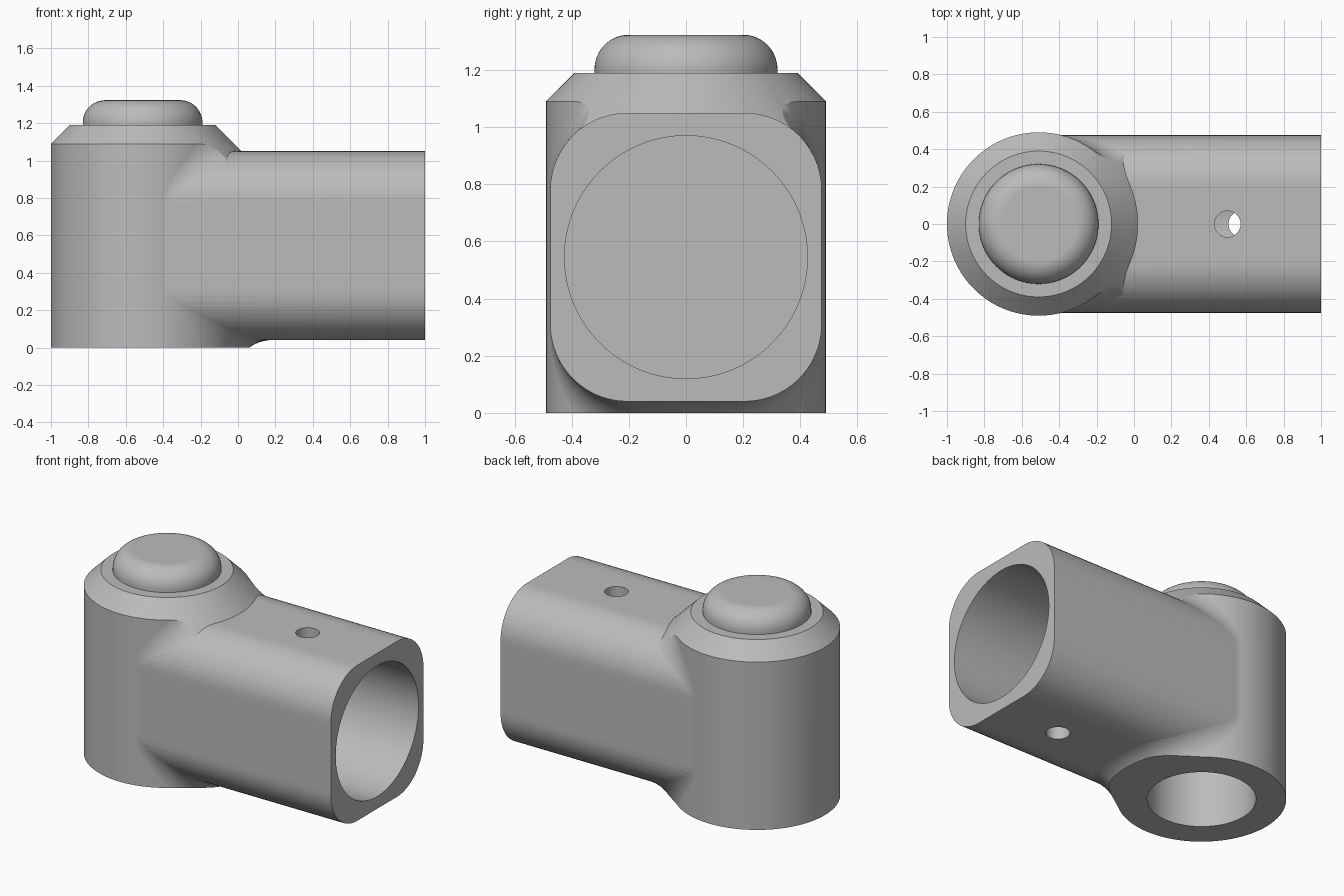
import bpy, bmesh
from math import sin, cos, pi, sqrt, radians
from mathutils import Vector

old = bpy.data.objects.get("Cube")
if old:
    bpy.data.objects.remove(old, do_unlink=True)

AXIS_X = -0.51      # upright socket axis
RAD = 0.49          # upright socket radius
MID_Z = 0.545       # arm axis height
HALF_Y, HALF_Z, CORNER = 0.475, 0.505, 0.27
BLEND = 0.2         # fillet between arm and socket

grey = bpy.data.materials.new("plain_grey")
grey.use_nodes = True
grey.diffuse_color = (0.5, 0.5, 0.5, 1)
grey.node_tree.nodes["Principled BSDF"].inputs["Base Color"].default_value = (0.5, 0.5, 0.5, 1)


def loft(name, rings):
    """Closed solid skinned through equal rings of points."""
    bm = bmesh.new()
    rows = [[bm.verts.new(p) for p in ring] for ring in rings]
    n = len(rows[0])
    for a, b in zip(rows, rows[1:]):
        for i in range(n):
            j = (i + 1) % n
            bm.faces.new((a[i], a[j], b[j], b[i]))
    bm.faces.new(rows[0])
    bm.faces.new(rows[-1])
    bmesh.ops.recalc_face_normals(bm, faces=bm.faces)
    mesh = bpy.data.meshes.new(name)
    bm.to_mesh(mesh)
    bm.free()
    mesh.materials.append(grey)
    obj = bpy.data.objects.new(name, mesh)
    bpy.context.collection.objects.link(obj)
    return obj


def upright(name, profile, x=AXIS_X, n=128):
    """Solid of revolution about a vertical line, from (radius, z) pairs."""
    turn = [2 * pi * i / n for i in range(n)]
    return loft(name, [[(x + r * cos(t), r * sin(t), z) for t in turn] for r, z in profile])


def combine(target, other, operation):
    mod = target.modifiers.new("combine", 'BOOLEAN')
    mod.operation, mod.solver, mod.object = operation, 'EXACT', other
    bpy.context.view_layer.objects.active = target
    bpy.ops.object.modifier_apply(modifier=mod.name)
    bpy.data.objects.remove(other, do_unlink=True)


def arm_section(steps=14):
    """Rounded rectangle as (point, outward normal) pairs in the y-z plane."""
    centres = [Vector((sy * (HALF_Y - CORNER), MID_Z + sz * (HALF_Z - CORNER)))
               for sy, sz in ((1, 1), (-1, 1), (-1, -1), (1, -1))]
    out = []
    for k, c in enumerate(centres):
        for i in range(steps + 1):
            t = (k + i / steps) * pi / 2
            nrm = Vector((cos(t), sin(t)))
            out.append((c + nrm * CORNER, nrm))
        following = centres[(k + 1) % 4]
        for i in range(1, steps):
            out.append((c.lerp(following, i / steps) + nrm * CORNER, nrm))
    return out


section = arm_section()
middle = Vector((0, MID_Z))


# Fillet: a ball rolled along the corner of arm and socket
def fillet_strip(point, nrm, steps=14):
    c2 = point + nrm * BLEND
    centre = Vector((AXIS_X + sqrt((RAD + BLEND) ** 2 - c2.x ** 2), c2.x, c2.y))
    to_arm = Vector((0, -nrm.x, -nrm.y))
    to_socket = Vector((AXIS_X - centre.x, -centre.y, 0)).normalized()
    core = middle.lerp(point, 0.9)
    strip = [Vector((0.3, core.x, core.y))]
    for i in range(steps + 1):
        ray = to_arm.slerp(to_socket, i / steps)
        sink = 0.0015 if i in (0, steps) else 0
        strip.append(centre + ray * (BLEND + sink))
    strip.append(Vector((AXIS_X + 0.05, strip[-1].y * 0.6, strip[-1].z)))
    return strip


strips = [fillet_strip(p, n) for p, n in section]
fillet = loft("fillet", list(zip(*strips)))

# Upright socket with fillet, trimmed by the bevelled top and the flat base
body = upright("pipe_fitting", [(RAD, -0.4), (RAD, 1.5)])
combine(body, fillet, 'UNION')
combine(body, upright("bevel_trim", [(1.58, 0), (0.39, 1.19)]), 'INTERSECT')

# Horizontal arm
arm = loft("arm", [[(x, p.x, p.y) for p, n in section] for x in (-0.45, 1)])
combine(body, arm, 'UNION')

# Rounded cap on top
R = 0.12
cap = [(0.32, 1.1)] + [(0.2 + R * cos(a), 1.203 + R * sin(a))
                       for a in (i * pi / 32 for i in range(17))]
combine(body, upright("cap", cap), 'UNION')

# Bores and screw holes
turn = [2 * pi * i / 128 for i in range(128)]
bore = loft("arm_bore", [[(x, 0.425 * cos(t), MID_Z + 0.425 * sin(t)) for t in turn]
                         for x in (0, 1.2)])
combine(body, bore, 'DIFFERENCE')
combine(body, upright("socket_bore", [(0.315, -0.2), (0.315, 1.0)]), 'DIFFERENCE')
combine(body, upright("cap_hole", [(0.105, 0.9), (0.105, 1.5)], n=64), 'DIFFERENCE')
combine(body, upright("upper_screw_hole", [(0.07, 0.7), (0.07, 1.2)], 0.5, 48), 'DIFFERENCE')
combine(body, upright("lower_screw_hole", [(0.07, -0.2), (0.07, 0.4)], 0.575, 48), 'DIFFERENCE')

# Smooth shading with crisp edges
bpy.ops.object.select_all(action='DESELECT')
body.select_set(True)
bpy.context.view_layer.objects.active = body
bpy.ops.object.shade_smooth_by_angle(angle=radians(30))
weighted = body.modifiers.new("even_shading", 'WEIGHTED_NORMAL')
weighted.keep_sharp = True
